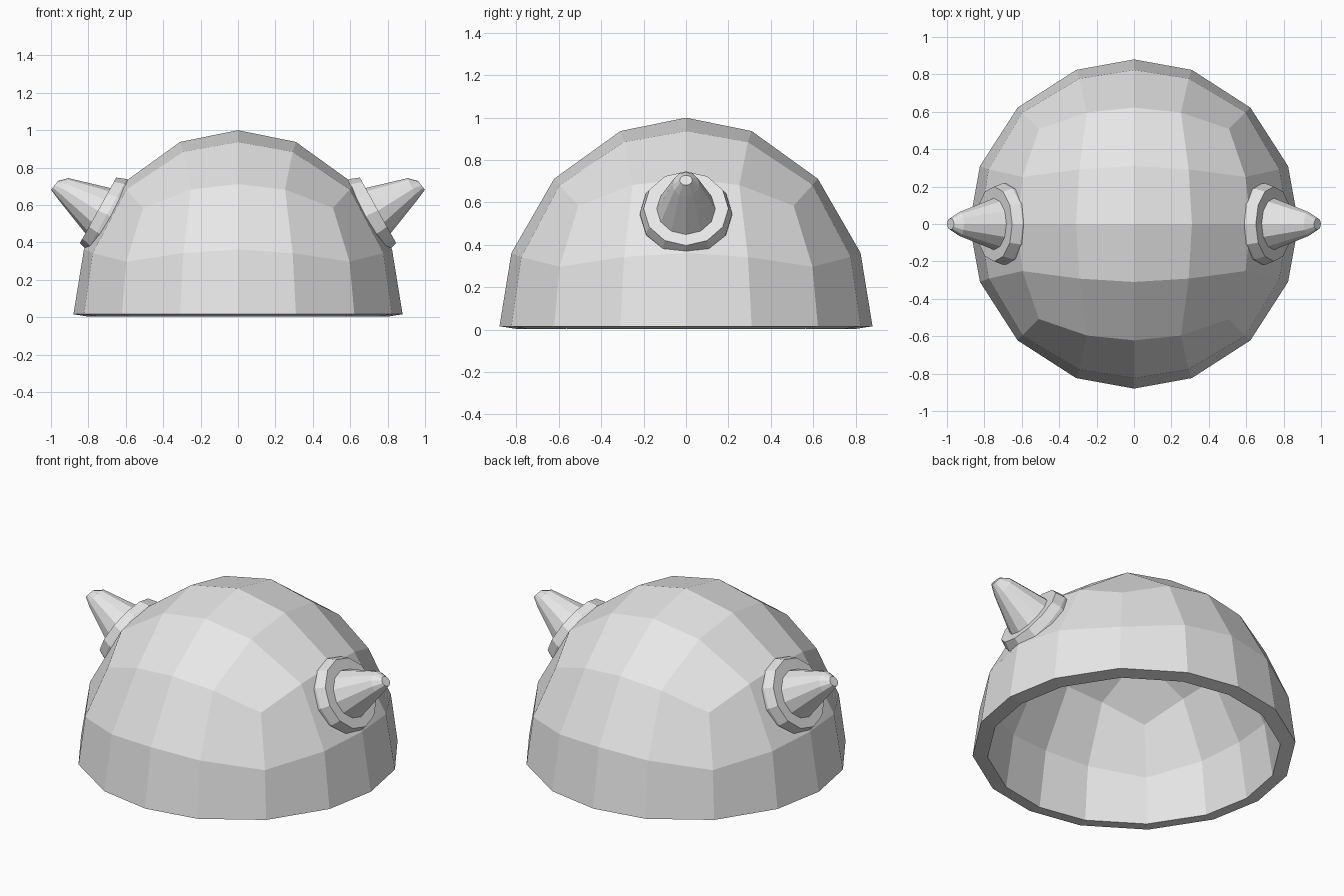
import bpy, bmesh
from math import sin, cos, pi, radians
from mathutils import Vector

cube = bpy.data.objects.get("Cube")
if cube:
    bpy.data.objects.remove(cube, do_unlink=True)

GREY = (0.8, 0.8, 0.8, 1)
mat = bpy.data.materials.new("plain grey")
mat.use_nodes = True
mat.diffuse_color = GREY
mat.node_tree.nodes["Principled BSDF"].inputs["Base Color"].default_value = GREY


def finish(name, bm):
    mesh = bpy.data.meshes.new(name)
    bm.to_mesh(mesh)
    bm.free()
    mesh.materials.append(mat)
    ob = bpy.data.objects.new(name, mesh)
    bpy.context.collection.objects.link(ob)
    return ob


# Dome: upper half of a rounded, gridded cube
RADIUS, HEIGHT, RIM = 0.88, 0.984, 0.016
bm = bmesh.new()
bmesh.ops.create_cube(bm, size=2)
bmesh.ops.subdivide_edges(bm, edges=bm.edges[:], cuts=3, use_grid_fill=True)
bmesh.ops.delete(bm, geom=[v for v in bm.verts if v.co.z < -0.1], context="VERTS")
for v in bm.verts:
    on_edge = sum(abs(c) > 0.9 for c in v.co) > 1
    half = 0.422 if on_edge else 0.376
    p = Vector([c if abs(c) > 0.9 else 2 * half * c for c in v.co]).normalized()
    v.co = (p.x * RADIUS, p.y * RADIUS, p.z * HEIGHT + RIM)
dome = finish("helmet_dome", bm)
shell = dome.modifiers.new("wall thickness", "SOLIDIFY")
shell.thickness = 0.083
shell.offset = -1


# Lofted part: rings are (x, z, radius, tilt in degrees), swept in the xz plane
def loft(name, rings, side, count=12):
    bm = bmesh.new()
    loops = []
    for x, z, r, tilt in rings:
        t = radians(tilt)
        loop = []
        for i in range(count):
            a = 2 * pi * i / count
            up, out = r * cos(a), r * sin(a)
            loop.append(bm.verts.new((side * (x - up * sin(t)), out, z + up * cos(t))))
        loops.append(loop)
    for a, b in zip(loops, loops[1:]):
        for i in range(count):
            j = (i + 1) % count
            bm.faces.new((a[i], a[j], b[j], b[i]))
    bm.faces.new(loops[0])
    bm.faces.new(loops[-1])
    bmesh.ops.recalc_face_normals(bm, faces=bm.faces[:])
    return finish(name, bm)


# Collars and horns on both sides
COLLAR = [(0.67, 0.53, 0.215, 29), (0.70, 0.548, 0.218, 29), (0.748, 0.572, 0.2, 29)]
HORN = [(0.72, 0.552, 0.142, 29), (0.745, 0.567, 0.14, 29),
        (0.933, 0.685, 0.064, 23), (0.981, 0.705, 0.03, 38)]
for label, side in (("left", 1), ("right", -1)):
    loft(label + "_horn_collar", COLLAR, side)
    loft(label + "_horn", HORN, side)
